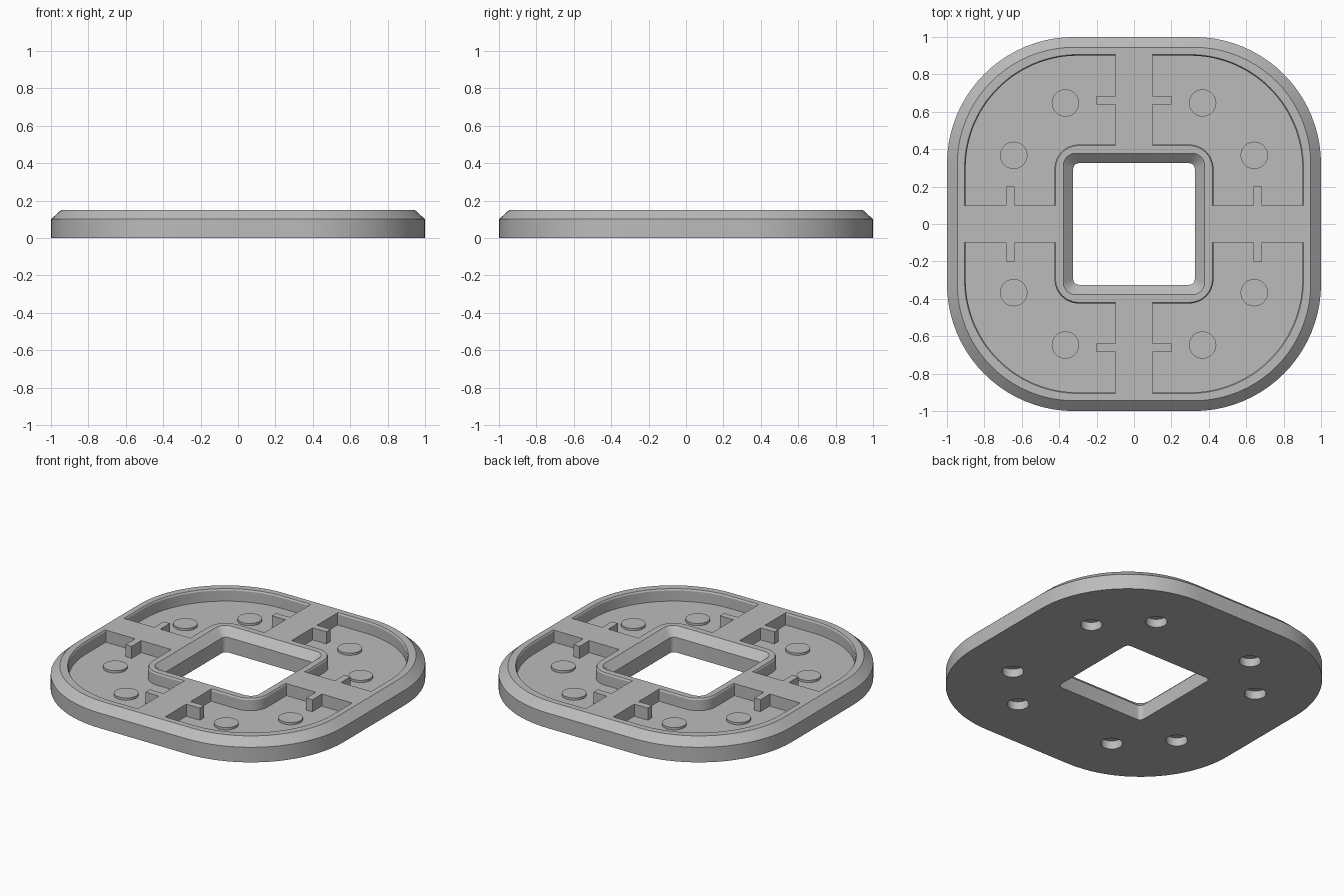
import bpy
import bmesh
from math import sin, cos, pi

cube = bpy.data.objects.get("Cube")
if cube:
    bpy.data.objects.remove(cube, do_unlink=True)

grey = bpy.data.materials.new("light grey plastic")
grey.use_nodes = True
GREY = (0.5, 0.5, 0.5, 1)
grey.diffuse_color = GREY
grey.node_tree.nodes["Principled BSDF"].inputs["Base Color"].default_value = GREY


def arc(cx, cy, r, start, end, steps=20):
    """Points on an arc, angles in quarter turns."""
    angles = [(start + (end - start) * i / steps) * pi / 2 for i in range(steps + 1)]
    return [(cx + r * cos(a), cy + r * sin(a)) for a in angles]


def rounded_square(half, r, steps=20):
    c = half - r
    centres = [(c, c), (-c, c), (-c, -c), (c, -c)]
    return [p for q, (x, y) in enumerate(centres) for p in arc(x, y, r, q, q + 1, steps)]


def loft(name, levels):
    """Closed solid through outlines of equal length, given as (z, outline)."""
    bm = bmesh.new()
    loops = [[bm.verts.new((x, y, z)) for x, y in pts] for z, pts in levels]
    n = len(loops[0])
    for low, high in zip(loops, loops[1:]):
        for i in range(n):
            j = (i + 1) % n
            bm.faces.new((low[i], low[j], high[j], high[i]))
    bm.faces.new(loops[0][::-1])
    bm.faces.new(loops[-1])
    bmesh.ops.recalc_face_normals(bm, faces=bm.faces)
    mesh = bpy.data.meshes.new(name)
    bm.to_mesh(mesh)
    bm.free()
    mesh.materials.append(grey)
    obj = bpy.data.objects.new(name, mesh)
    bpy.context.collection.objects.link(obj)
    return obj


def select(obj):
    bpy.ops.object.select_all(action='DESELECT')
    obj.select_set(True)
    bpy.context.view_layer.objects.active = obj


def carve(target, cutter):
    mod = target.modifiers.new("cut", 'BOOLEAN')
    mod.operation = 'DIFFERENCE'
    mod.solver = 'EXACT'
    mod.object = cutter
    select(target)
    bpy.ops.object.modifier_apply(modifier=mod.name)
    bpy.data.objects.remove(cutter, do_unlink=True)


TOP, SHOULDER, FLOOR = 0.15, 0.1, 0.07
BAR = 0.1            # half width of the cross bars
RIM, CORE = 0.9, 0.425
TAB_IN, TAB_OUT, TAB_END = 0.64, 0.685, 0.2


def pocket_outline(sx, sy, lip):
    """Quarter pocket with a tab notched into each straight side."""
    rim, core = RIM + lip, CORE - lip
    pts = [(rim, BAR)] + arc(0.3, 0.3, rim - 0.3, 0, 1, 30) + [(BAR, rim)]
    pts += [(BAR, TAB_OUT), (TAB_END, TAB_OUT), (TAB_END, TAB_IN), (BAR, TAB_IN)]
    pts += [(BAR, core)] + arc(0.295, 0.295, core - 0.295, 1, 0, 12) + [(core, BAR)]
    pts += [(TAB_IN, BAR), (TAB_IN, TAB_END), (TAB_OUT, TAB_END), (TAB_OUT, BAR)]
    return [(x * sx, y * sy) for x, y in pts]


# Plate with chamfered outer edge
plate = loft("base_plate", [(0, rounded_square(1, 0.68)),
                            (SHOULDER, rounded_square(1, 0.68)),
                            (TOP, rounded_square(0.945, 0.625))])

# Central square opening, flared at the top
carve(plate, loft("opening_cutter", [(-0.1, rounded_square(0.325, 0.03, 6)),
                                     (SHOULDER, rounded_square(0.325, 0.03, 6)),
                                     (TOP, rounded_square(0.378, 0.065, 6)),
                                     (TOP + 0.1, rounded_square(0.378, 0.065, 6))]))

for sx in (1, -1):
    for sy in (1, -1):
        # Quarter pocket with a small lip on its curved walls
        levels = [(FLOOR, 0), (TOP - 0.01, 0), (TOP, 0.006), (TOP + 0.1, 0.006)]
        carve(plate, loft("pocket_cutter",
                          [(z, pocket_outline(sx, sy, lip)) for z, lip in levels]))
        # Round blind holes underneath, with a raised boss above each
        for x, y in ((0.367, 0.647), (0.643, 0.367)):
            hole = arc(x * sx, y * sy, 0.065, 0, 4, 40)[:-1]
            carve(plate, loft("hole_cutter", [(-0.1, hole), (0.055, hole)]))
            ring = arc(x * sx, y * sy, 0.073, 0, 4, 40)[:-1]
            boss = loft("round_boss", [(FLOOR - 0.005, ring), (FLOOR + 0.015, ring)])
            select(boss)
            bpy.ops.object.shade_smooth_by_angle()

select(plate)
bpy.ops.object.shade_smooth_by_angle()
